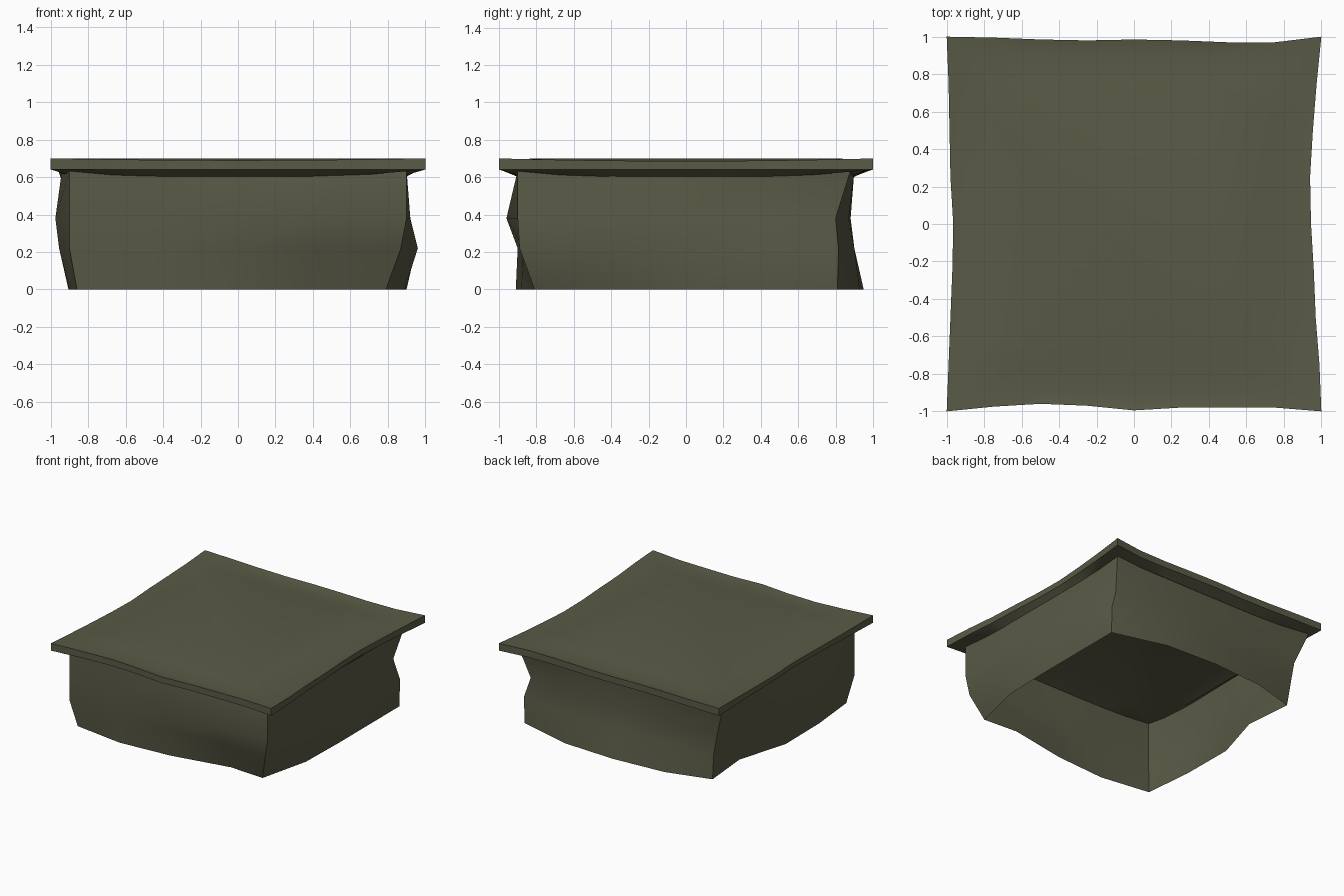
import bpy, bmesh, math

if "Cube" in bpy.data.objects:
    bpy.data.objects.remove(bpy.data.objects["Cube"])

olive = bpy.data.materials.new("weathered_olive")
olive.diffuse_color = (0.102, 0.102, 0.062, 1)
olive.use_nodes = True
olive.node_tree.nodes["Principled BSDF"].inputs["Base Color"].default_value = olive.diffuse_color


def finish(name, bm, angle):
    me = bpy.data.meshes.new(name)
    bm.to_mesh(me)
    bm.free()
    me.materials.append(olive)
    ob = bpy.data.objects.new(name, me)
    bpy.context.collection.objects.link(ob)
    bpy.ops.object.select_all(action='DESELECT')
    ob.select_set(True)
    bpy.context.view_layer.objects.active = ob
    bpy.ops.object.shade_smooth_by_angle(angle=math.radians(angle))


def bridge(bm, a, b):
    # a is the lower ring, b the upper one, both counter-clockwise
    n = len(a)
    for i in range(n):
        j = (i + 1) % n
        bm.faces.new((a[i], a[j], b[j], b[i]))


# dented open skirt: corner and side points at each height, counter-clockwise
levels = [
    (0.0, [(-.86, -.85), (-.44, -.91), (0, -.88), (.49, -.79), (.79, -.81), (.89, -.39), (.90, 0), (.90, .42),
           (.90, .81), (.45, .93), (0, .95), (-.45, .92), (-.815, .82), (-.78, .42), (-.905, 0), (-.90, -.45)]),
    (.22, [(-.90, -.90), (-.45, -.90), (0, -.90), (.45, -.87), (.87, -.89), (.96, -.40), (.90, 0), (.95, .42),
           (.90, .815), (.45, .90), (0, .90), (-.45, .88), (-.84, .84), (-.85, .42), (-.92, 0), (-.955, -.45)]),
    (.38, [(-.90, -.90), (-.45, -.91), (0, -.91), (.45, -.96), (.90, -.90), (.92, -.40), (.91, 0), (.91, .42),
           (.85, .80), (.45, .87), (0, .88), (-.45, .87), (-.87, .84), (-.92, .42), (-.95, 0), (-.975, -.45)]),
    (.635, [(-.90, -.90), (-.45, -.90), (0, -.90), (.45, -.90), (.90, -.90), (.90, -.40), (.90, 0), (.90, .42),
            (.90, .88), (.45, .90), (0, .90), (-.45, .90), (-.96, .90), (-.94, .42), (-.93, 0), (-.94, -.45)]),
]
bm = bmesh.new()
rings = [[bm.verts.new((x, y, z)) for x, y in pts] for z, pts in levels]
for lo, hi in zip(rings, rings[1:]):
    bridge(bm, lo, hi)
finish("dented_skirt", bm, 25)

# sagging lid: inward bow of each edge (front, right, back, left)
BOW = [[0, .025, .04, .03, .005, .02, .02, .02],
       [0, .01, .03, .04, .055, .06, .045, .025],
       [0, .03, .03, .02, .015, .02, .015, .005],
       [0, .01, .015, .02, .035, .03, .02, .01]]
SAG = [.015, .02, .01, .03]


def lid_ring(half, z, bow, sag, power=2):
    pts = []
    for s in range(4):
        c, d = round(math.cos(s * math.pi / 2)), round(math.sin(s * math.pi / 2))
        for i in range(8):
            t = -1 + i / 4
            x, y = t * half, -(half - bow * BOW[s][i])
            drop = sag(s) * (1 - abs(t) ** power)
            pts.append((c * x - d * y, d * x + c * y, z - drop))
    return pts


bm = bmesh.new()
shapes = [lid_ring(.76, .64, 0, lambda s: 0),             # underside plateau
          lid_ring(.90, .632, 0, lambda s: .03, 4),       # drooping lip by the skirt
          lid_ring(1.0, .64, 1, lambda s: 0),             # lower rim
          lid_ring(1.0, .70, 1, lambda s: .7 * SAG[s]),   # upper rim
          lid_ring(.90, .697, 0, lambda s: .02, 4),       # shallow groove
          lid_ring(.76, .70, 0, lambda s: 0)]             # top plateau
rings = [[bm.verts.new(p) for p in pts] for pts in shapes]
for lo, hi in zip(rings, rings[1:]):
    bridge(bm, lo, hi)
bm.faces.new(rings[-1])
bm.faces.new(rings[0][::-1])
finish("sagging_lid", bm, 30)
